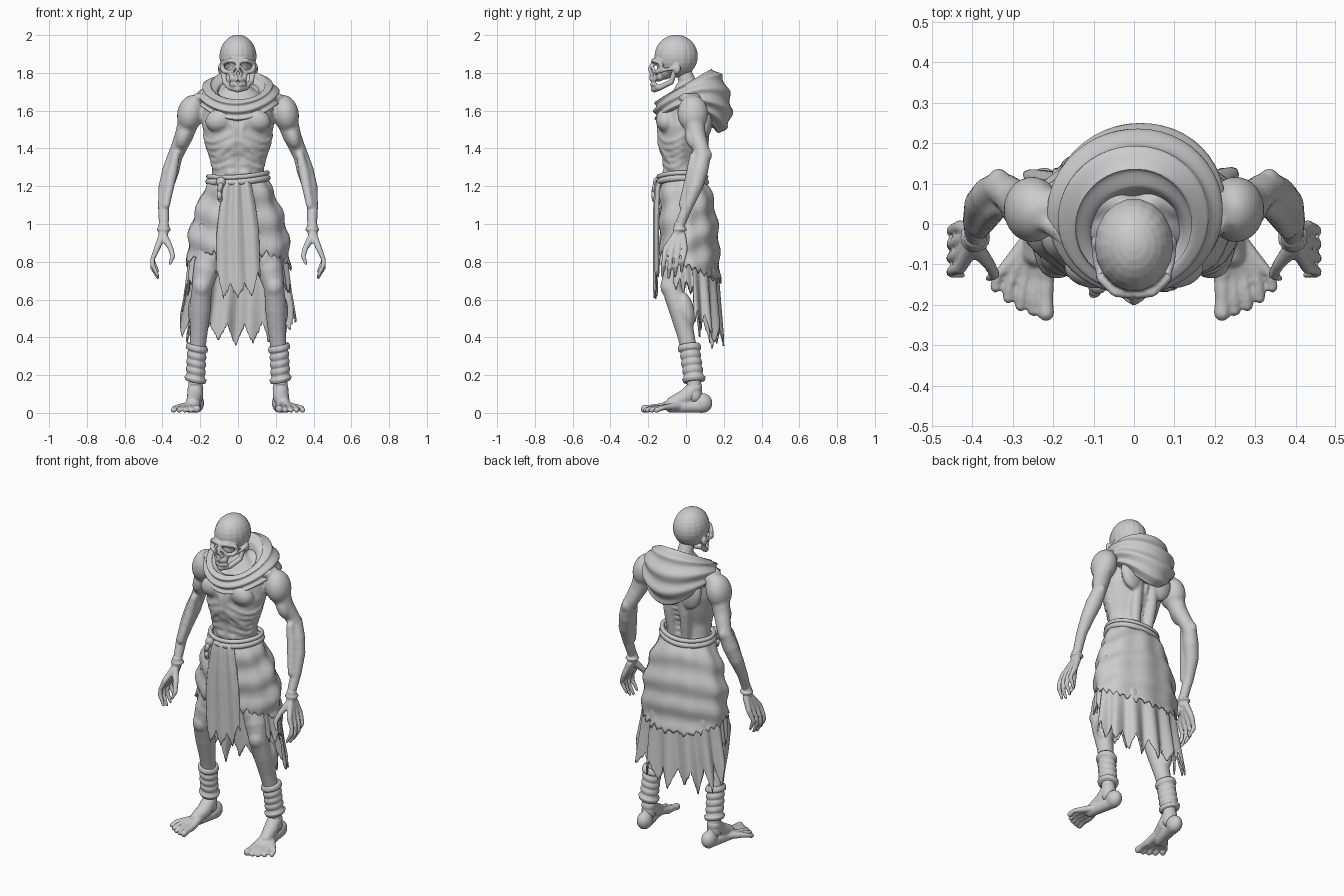
import bpy, bmesh, math, random
from mathutils import Vector, Euler, noise

random.seed(4)
if bpy.data.objects.get("Cube"):
    bpy.data.objects.remove(bpy.data.objects["Cube"])

grey = bpy.data.materials.new("weathered grey")
grey.use_nodes = True
grey.diffuse_color = (0.6, 0.6, 0.6, 1)
grey.node_tree.nodes["Principled BSDF"].inputs["Base Color"].default_value = grey.diffuse_color


def finish(name, bm, voxel=None, smooth=2, thick=None):
    """Turn a bmesh into a named, smooth-shaded object with its modifiers."""
    bmesh.ops.recalc_face_normals(bm, faces=bm.faces)
    for face in bm.faces:
        face.smooth = True
    mesh = bpy.data.meshes.new(name)
    bm.to_mesh(mesh)
    bm.free()
    mesh.materials.append(grey)
    obj = bpy.data.objects.new(name, mesh)
    bpy.context.collection.objects.link(obj)
    if voxel:
        mod = obj.modifiers.new("fuse", 'REMESH')
        mod.mode, mod.voxel_size, mod.use_smooth_shade = 'VOXEL', voxel, True
        mod = obj.modifiers.new("soften", 'SMOOTH')
        mod.factor, mod.iterations = 0.5, smooth
    if thick:
        mod = obj.modifiers.new("thickness", 'SOLIDIFY')
        mod.thickness, mod.offset = thick, 0


def grid(bm, rows, loop=False, caps=False):
    """Skin a list of point rows, optionally closed round and at both ends."""
    rows = [[bm.verts.new(p) for p in row] for row in rows]
    n = len(rows[0])
    for low, high in zip(rows, rows[1:]):
        for i in range(n if loop else n - 1):
            j = (i + 1) % n
            bm.faces.new((low[i], low[j], high[j], high[i]))
    if caps:
        bm.faces.new(rows[0])
        bm.faces.new(rows[-1])


def circle(count):
    return [math.tau * i / count for i in range(count)]


TURN = circle(48)


def blob(bm, centre, size, turn=(0, 0, 0)):
    """Turned ellipsoid."""
    spin, centre = Euler(turn).to_matrix(), Vector(centre)
    n = 14 if max(size) > .03 else 8
    rows = []
    for i in range(n):
        t = .12 + (math.pi - .24) * i / (n - 1)
        rows.append([centre + spin @ Vector((size[0] * math.sin(t) * math.cos(a),
                                             size[1] * math.sin(t) * math.sin(a),
                                             size[2] * math.cos(t))) for a in circle(n + 4)])
    grid(bm, rows, True, True)


def limb(bm, points, side=1):
    """Chain of tapered capsules through (x, y, z, radius) points."""
    points = [(Vector((side * x, y, z)), r) for x, y, z, r in points]
    for p, r in points:
        blob(bm, p, (r, r, r))
    for (p, r), (q, s) in zip(points, points[1:]):
        turn = (q - p).to_track_quat('Z', 'Y')
        grid(bm, [[c + turn @ Vector((w * math.cos(a), w * math.sin(a), 0)) for a in circle(12)]
                  for c, w in ((p, r), (q, s))], True, True)


def section(table, z):
    """Interpolate (width, front, back) of a body or cloth section at height z."""
    if z >= table[0][0]:
        return table[0][1:]
    for a, b in zip(table, table[1:]):
        if z >= b[0]:
            t = (a[0] - z) / (a[0] - b[0])
            return [u + (v - u) * t for u, v in zip(a[1:], b[1:])]
    return table[-1][1:]


def around(table, a, z, out=0):
    """Point on a section; angle 0 faces front and a quarter turn faces +x."""
    w, f, b = section(table, z)
    return Vector(((w + out) * math.sin(a), (f + b) / 2 - ((b - f) / 2 + out) * math.cos(a), z))


# Torso core: height, half width, front, back
TORSO = [(1.74, .05, -.05, .06), (1.68, .13, -.08, .09), (1.62, .185, -.125, .12),
         (1.52, .19, -.148, .115), (1.42, .168, -.14, .09), (1.33, .138, -.118, .065),
         (1.25, .137, -.115, .07), (1.1, .16, -.11, .1), (.92, .15, -.09, .1)]
body = bmesh.new()
grid(body, [[around(TORSO, a, 1.74 - i * .02) for a in TURN] for i in range(42)], True, True)
limb(body, [(0, .04, 1.66, .055), (0, -.01, 1.8, .042)])
for i in range(11):
    z = 1.26 + i * .035
    blob(body, (0, around(TORSO, math.pi, z).y, z), (.012, .011, .012))

for s in (1, -1):
    # Chest with a ragged split, ribs, belly and back muscles
    blob(body, (s * .095, -.105, 1.55), (.08, .055, .062), (0, s * .3, 0))
    limb(body, [(*around(TORSO, random.uniform(.1, .17), 1.38 + i * .025), .011) for i in range(9)], s)
    for i in range(5):
        rib = [around(TORSO, .22 + k * .2, 1.475 - i * .034 - .022 * k + .003 * k * k) for k in range(8)]
        limb(body, [(*p, .0105) for p in rib], s)
    limb(body, [(*around(TORSO, .1 + .2 * k, 1.44 - .026 * k), .015) for k in range(5)], s)
    for i in range(3):
        blob(body, (s * .035, -.108, 1.27 + i * .05), (.033, .018, .025))
    limb(body, [(.045, .06, 1.25, .03), (.055, .085, 1.42, .035), (.05, .1, 1.55, .03)], s)
    blob(body, (s * .11, .105, 1.55), (.065, .035, .095), (0, s * .25, 0))
    limb(body, [(.02, -.12, 1.63, .018), (.11, -.09, 1.66, .016), (.21, 0, 1.67, .025)], s)
    limb(body, [(.05, .06, 1.71, .04), (.2, .04, 1.645, .05)], s)
    # Arm
    blob(body, (s * .252, .036, 1.585), (.07, .082, .098), (0, s * -.2, 0))
    limb(body, [(.26, .04, 1.55, .058), (.285, .055, 1.47, .05), (.315, .08, 1.4, .043),
                (.335, .09, 1.355, .041), (.357, .072, 1.28, .046), (.38, .05, 1.2, .041),
                (.394, .01, 1.1, .031), (.392, -.03, 1.0, .027), (.395, -.042, .95, .028)], s)
    blob(body, (s * .29, .03, 1.46), (.036, .036, .065), (.2, s * -.3, 0))
    blob(body, (s * .335, .115, 1.365), (.022, .024, .032))
    limb(body, [(.33, .04, 1.36, .022), (.35, .03, 1.27, .03), (.38, -.02, 1.1, .02)], s)
    # Leg
    limb(body, [(.1, 0, 1.0, .09), (.14, -.03, .86, .085), (.168, -.06, .76, .07),
                (.192, -.075, .66, .054), (.2, -.035, .55, .058), (.207, -.005, .43, .048),
                (.218, .025, .3, .041), (.225, .042, .18, .038), (.225, .045, .09, .042)], s)
    blob(body, (s * .192, -.1, .67), (.045, .036, .052))
    blob(body, (s * .215, 0, .54), (.052, .045, .1), (.2, 0, 0))
    blob(body, (s * .15, -.07, .79), (.05, .055, .11), (.2, s * -.2, 0))
finish("body", body, .01)

for s, label in ((1, "left"), (-1, "right")):
    # Hand with clawed fingers
    hand = bmesh.new()
    limb(hand, [(.393, -.035, .99, .03), (.395, -.042, .955, .028)], s)
    blob(hand, (s * .393, -.033, .972), (.039, .039, .014))
    for k in range(4):
        y = -.108 + .034 * k
        drop = (.012, 0, .008, .035)[k]
        limb(hand, [(.4, -.055 + .012 * k, .94, .02), (.43, y, .868, .016), (.452, y - .008, .815, .012),
                    (.452, y - .012, .77 + drop, .013), (.425, y - .018, .715 + drop, .008)], s)
    limb(hand, [(.39, -.06, .93, .022), (.358, -.1, .875, .015), (.345, -.125, .83, .013),
                (.36, -.135, .79, .008)], s)
    finish(label + "_hand", hand, .006, 1)
    # Bare foot with spread toes
    foot = bmesh.new()
    blob(foot, (s * .222, .088, .052), (.043, .052, .052))
    limb(foot, [(.225, .045, .13, .042), (.228, 0, .085, .043), (.24, -.07, .052, .036)], s)
    limb(foot, [(.222, .08, .035, .035), (.255, -.08, .03, .03)], s)
    for k in range(5):
        x, tip = .218 + .026 * k, -.22 + .002 * k + .0035 * k * k
        r = .021 if k == 0 else .0145
        limb(foot, [(.225 + .008 * k, -.04, .06 - .006 * k, .024), (x, -.135 + .006 * k, .03, r),
                    (x + .004 * k, tip + .03, .026, r * .85), (x + .005 * k, tip, r, r)], s)
    finish(label + "_foot", foot, .0065, 1)
    # Ankle bindings
    wrap, rows = bmesh.new(), []
    for i in range(41):
        z = .165 + i * .0049
        r = .046 + .006 * abs(math.sin(i * math.pi / 8)) + (.006 if i > 33 or i < 5 else 0)
        rows.append([(s * (.226 - .05 * (z - .17)) + r * math.cos(a), .043 - .14 * (z - .17)
                      + r * 1.06 * math.sin(a), z + .012 * math.sin(a + s)) for a in TURN])
    grid(wrap, rows, True, True)
    finish(label + "_ankle_binding", wrap)

# Skull: rims of bone leave the eye sockets, nose and cheeks hollow
skull = bmesh.new()
blob(skull, (0, -.052, 1.888), (.098, .116, .114))
blob(skull, (0, -.11, 1.82), (.055, .045, .055))
blob(skull, (0, -.15, 1.776), (.04, .035, .022))
limb(skull, [(0, -.172, 1.85, .015), (0, -.194, 1.82, .009)])
for s in (1, -1):
    limb(skull, [(.01, -.172, 1.862, .013), (.045, -.168, 1.866, .013), (.08, -.135, 1.853, .012),
                 (.084, -.13, 1.825, .011), (.072, -.148, 1.808, .013), (.04, -.165, 1.803, .011),
                 (.017, -.178, 1.83, .008)], s)
    limb(skull, [(0, -.194, 1.82, .008), (.018, -.184, 1.795, .008), (.008, -.186, 1.78, .008)], s)
    limb(skull, [(.04, -.162, 1.8, .012), (.035, -.165, 1.775, .012)], s)
    limb(skull, [(.075, -.14, 1.81, .013), (.093, -.095, 1.82, .009), (.093, -.05, 1.828, .013)], s)
    blob(skull, (s * .093, -.048, 1.822), (.014, .02, .028))
    limb(skull, [(.078, -.06, 1.81, .014), (.07, -.078, 1.752, .014), (.04, -.14, 1.722, .016),
                 (0, -.168, 1.716, .02)], s)
    for k in range(5):
        t = .006 + .0085 * k
        for z, reach in ((1.766, -.187), (1.739, -.183)):
            blob(skull, (s * t, reach + 14 * t * t, z), (.0055, .008, .012))
finish("skull", skull, .005, 1)

# Draped cowl: width, front, back, front height, back height, side lift
COWL = [(.09, -.07, .05, 1.6, 1.68, 0), (.118, -.125, .095, 1.655, 1.79, -.01),
        (.15, -.152, .14, 1.66, 1.82, 0), (.187, -.165, .19, 1.63, 1.79, .02),
        (.213, -.168, .228, 1.59, 1.7, .05), (.213, -.16, .245, 1.555, 1.6, .07),
        (.19, -.135, .225, 1.535, 1.515, .09), (.15, -.1, .18, 1.53, 1.48, .09),
        (.1, -.06, .1, 1.56, 1.53, .06)]
cowl, rows = bmesh.new(), []
for i in range(57):
    k = min(i // 7, 7)
    t = i / 7 - k
    w, f, b, zf, zb, lift = [u + (v - u) * t for u, v in zip(COWL[k], COWL[k + 1])]
    row = []
    for a in TURN:
        c = math.cos(a)
        fold = .008 * math.sin(i * .75 + 1.3 * math.sin(a + .4)) * min(1, i / 14)
        row.append(((w + fold) * math.sin(a) + .012 * (1 - c) / 2,
                    (f + b) / 2 - ((b - f) / 2 + fold) * c,
                    zf * (1 + c) / 2 + zb * (1 - c) / 2 + lift * math.sin(a) ** 2))
    rows.append(row)
grid(cowl, rows, True, True)
finish("cowl", cowl)


def cloth(name, table, start, end, top, hem, fold, columns=150, rows=32, out=0):
    """Hanging sheet with a ragged hem, draped round a section table."""
    bm, lines = bmesh.new(), []
    for i in range(columns + 1):
        a = start + (end - start) * i / columns
        low = hem(a) + random.uniform(-.009, .009)
        zs = [top + (low - top) * j / rows for j in range(rows + 1)]
        lines.append([around(table, a, z, out + fold(a, z)) for z in zs])
    grid(bm, lines)
    finish(name, bm, thick=.008)


def torn(a, teeth, depth):
    """Pointed strips of uneven length."""
    t = a * teeth
    saw = 1 - abs((t % 1) * 2 - 1)
    return -depth * saw * (.65 + .5 * noise.noise(Vector((math.floor(t) * 1.7, 3.3, .5))))


# Waistcloth: height, half width, front, back
HIPS = [(1.24, .145, -.135, .095), (1.18, .178, -.145, .125), (1.08, .222, -.15, .15),
        (.95, .26, -.152, .168), (.8, .268, -.15, .172), (.66, .285, -.15, .178), (.4, .325, -.14, .19)]
cloth("hip_wrap", HIPS, .42, math.tau - .42, 1.235,
      lambda a: .795 + .075 * math.cos(a) + torn(a, 5, .05),
      lambda a, z: .007 * math.sin(z * 42 + 3 * math.cos(a) + math.sin(a)) + .004 * math.sin(9 * a))
cloth("back_rags", HIPS, 1.72, math.tau - 1.72, .95,
      lambda a: .57 + .1 * math.cos(a) + torn(a, 3.3, .17),
      lambda a, z: (.95 - z) * .035 * math.sin(14 * a + 3 * z), 150, 32, -.012)
for s, label in ((1, "left"), (-1, "right")):
    cloth(label + "_side_rags", HIPS, s * .75, s * 1.8, 1.0,
          lambda a: .8 - .07 * abs(a) + torn(a, 4, .09),
          lambda a, z: .008 * math.sin(16 * a + 4 * z), 60, 24, -.014)
cloth("front_panel", HIPS, -.42, .42, 1.235,
      lambda a: .72 - .05 * math.cos(6 * a) + torn(a + .13, 4, .12),
      lambda a, z: .009 + .007 * math.sin(20 * a + 2 * z), 56, 32, .004)

# Rope belt with knot and loose end
belt = bmesh.new()
for lift, r in ((0, .017), (.027, .013)):
    rows = []
    for a in TURN + TURN[:1]:
        height = 1.222 + lift + .012 * math.sin(a) ** 2 + .01 * math.sin(a)
        rows.append([around(HIPS, a, 1.235, .008 + r * math.cos(b)) + Vector((0, 0, height - 1.235 + r * math.sin(b)))
                     for b in circle(10)])
    grid(belt, rows, True)
blob(belt, (-.09, -.15, 1.222), (.026, .024, .028))
limb(belt, [(-.09, -.16, 1.215, .014), (-.1, -.172, 1.17, .012), (-.095, -.168, 1.13, .013)])
finish("rope_belt", belt)
